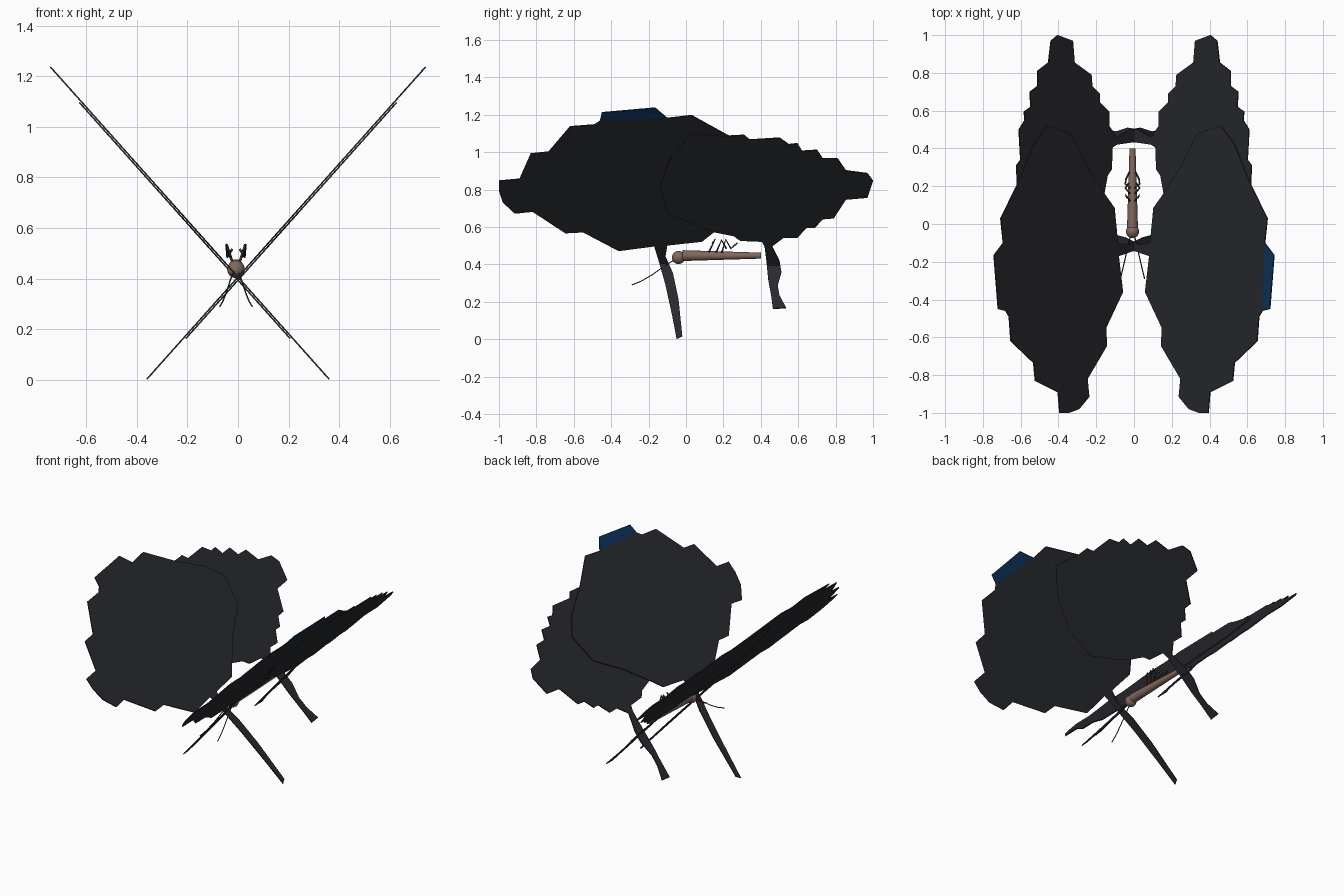
import bpy
import bmesh
from math import pi, hypot
from mathutils import Vector

cube = bpy.data.objects.get("Cube")
if cube:
    bpy.data.objects.remove(cube, do_unlink=True)


def make_material(name, rgb):
    mat = bpy.data.materials.new(name)
    mat.use_nodes = True
    color = (*rgb, 1)
    mat.diffuse_color = color
    mat.node_tree.nodes["Principled BSDF"].inputs["Base Color"].default_value = color
    return mat


charcoal = make_material("charcoal wing", (.022, .023, .028))
blue = make_material("deep blue", (.004, .034, .105))
brown = make_material("warm brown", (.22, .14, .11))
dark_brown = make_material("dark brown", (.05, .035, .03))

# Wing sheets lie in a tilted plane running lengthwise through the body
SLOPE = 1.12
CROSSING_HEIGHT = .4
BODY_X = -.008


def wing_sheet(name, outline, side, material, lift=0):
    """Thin plate from a (y, z) outline; lift shifts it along the wing normal."""
    length = hypot(1, SLOPE)
    shift = Vector((-side * SLOPE, 0, 1)) * (lift / length)
    bm = bmesh.new()
    verts = []
    for y, z in outline:
        point = Vector((side * (z - CROSSING_HEIGHT) / SLOPE, y, z))
        verts.append(bm.verts.new(point + shift))
    bm.faces.new(verts)
    mesh = bpy.data.meshes.new(name)
    bm.to_mesh(mesh)
    bm.free()
    obj = bpy.data.objects.new(name, mesh)
    bpy.context.collection.objects.link(obj)
    mesh.materials.append(material)
    solid = obj.modifiers.new("thickness", "SOLIDIFY")
    solid.thickness = .006
    solid.offset = 0
    return obj


# Fore wing: scalloped upper edge, rounded overlap, then lower edge with its tail
fore_upper = [(-1, .845), (-.89, .855), (-.83, .99), (-.735, 1), (-.62, 1.135),
              (-.49, 1.145), (-.46, 1.165), (-.1, 1.18), (.03, 1.195), (.22, 1.09)]
fore_overlap = [(.42, 1), (.52, .92), (.48, .78), (.3, .68), (.155, .575)]
fore_tail = [(.085, .52), (-.1, .5), (-.11, .44), (-.07, .35), (-.04, .21),
             (-.02, .015), (-.05, 0), (-.075, .13), (-.11, .29), (-.15, .43), (-.17, .495)]
fore_lower = [(-.36, .47), (-.55, .57), (-.645, .565), (-.82, .68),
              (-.915, .67), (-.98, .73), (-1, .79)]
fore_wing = fore_upper + fore_overlap + fore_tail + fore_lower

# Coloured patch on the upper edge
edge_patch = [(-.46, 1.165), (-.45, 1.21), (-.165, 1.235), (-.1, 1.18)]

# Hind wing: toothed upper edge, pointed rear, lower edge with a short tail
hind_upper = [(.03, 1.1), (.22, 1.09), (.31, 1.095), (.34, 1.07), (.5, 1.08),
              (.55, 1.045), (.595, 1.05), (.62, 1.01), (.7, 1.015), (.73, .97),
              (.81, .97), (.855, .905), (.97, .89), (1, .85)]
hind_lower = [(.97, .76), (.855, .75), (.79, .65), (.73, .645), (.69, .6),
              (.645, .6), (.595, .545), (.52, .545), (.46, .5)]
hind_tail = [(.5, .42), (.51, .36), (.49, .29), (.5, .235), (.535, .17),
             (.465, .165), (.455, .24), (.44, .32), (.43, .42), (.42, .5)]
hind_root = [(.405, .525), (.29, .53), (.255, .555), (.155, .575),
             (.03, .62), (-.1, .68), (-.14, .82), (-.08, .98)]
hind_wing = hind_upper + hind_lower + hind_tail + hind_root

for label, side in (("left", 1), ("right", -1)):
    wing_sheet(label + "_fore_wing", fore_wing, side, charcoal, .004)
    wing_sheet(label + "_hind_wing", hind_wing, side, charcoal, -.004)
    patch_color = blue if side > 0 else charcoal
    wing_sheet(label + "_wing_edge_patch", edge_patch, side, patch_color, .004)


def finish(obj, name, material):
    obj.name = name
    obj.data.materials.append(material)
    bpy.ops.object.shade_smooth_by_angle()


# Head
bpy.ops.mesh.primitive_uv_sphere_add(segments=20, ring_count=12, radius=.035,
                                     location=(BODY_X, -.04, .437))
finish(bpy.context.object, "head", brown)

# Tapered body
bpy.ops.mesh.primitive_cone_add(vertices=20, radius1=.029, radius2=.016, depth=.42,
                                location=(BODY_X, .19, .447), rotation=(-pi / 2, 0, 0))
finish(bpy.context.object, "body", brown)


def tube(name, points, radius, material):
    curve = bpy.data.curves.new(name, "CURVE")
    curve.dimensions = "3D"
    curve.bevel_depth = radius
    curve.bevel_resolution = 1
    curve.use_fill_caps = True
    spline = curve.splines.new("POLY")
    spline.points.add(len(points) - 1)
    for target, point in zip(spline.points, points):
        target.co = (*point, 1)
    curve.materials.append(material)
    obj = bpy.data.objects.new(name, curve)
    bpy.context.collection.objects.link(obj)


# Folded legs and drooping feelers on both sides; offsets are (sideways, y, z)
legs = {
    "front_leg": [(.012, .12, .46), (.036, .155, .533), (.03, .14, .51)],
    "middle_leg": [(.012, .16, .46), (.038, .19, .53), (.022, .215, .485)],
    "rear_leg": [(.012, .19, .46), (.038, .212, .533),
                 (.034, .24, .485), (.016, .275, .515)],
}
feeler = [(.01, -.06, .425), (.022, -.11, .395), (.038, -.18, .345),
          (.052, -.24, .31), (.064, -.29, .29)]
for label, side in (("left", 1), ("right", -1)):
    for part, path in legs.items():
        points = [(BODY_X + side * dx, y, z) for dx, y, z in path]
        tube(label + "_" + part, points, .005, dark_brown)
    points = [(BODY_X + side * dx, y, z) for dx, y, z in feeler]
    tube(label + "_feeler", points, .003, dark_brown)
